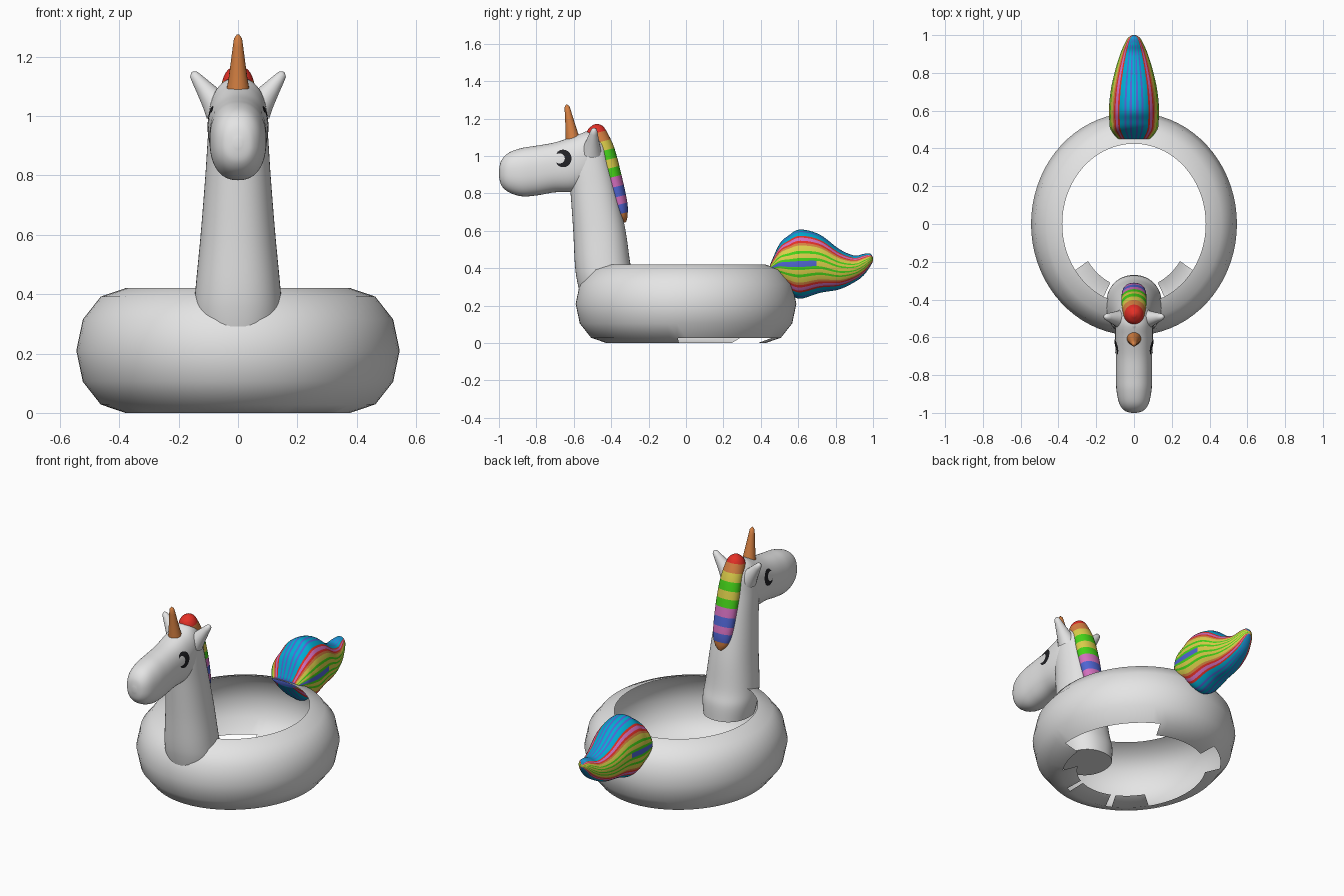
import bpy, bmesh
from math import sin, cos, pi, radians
from mathutils import Vector
from mathutils.bvhtree import BVHTree

if "Cube" in bpy.data.objects:
    bpy.data.objects.remove(bpy.data.objects["Cube"])

COLORS = {
    "white": (.78, .78, .78), "black": (.015, .015, .018), "orange": (.68, .22, .055),
    "red": (.78, .03, .02), "yellow": (.72, .62, .07), "green": (.06, .66, .01),
    "blue": (.08, .13, .65), "pink": (.66, .16, .52), "cyan": (0, .42, .66),
}
MATS = {}
for n, c in COLORS.items():
    MATS[n] = bpy.data.materials.new(n)
    MATS[n].diffuse_color = (*c, 1)
NAMES = list(COLORS)


def finish(name, bm, angle=60):
    bmesh.ops.recalc_face_normals(bm, faces=bm.faces)
    me = bpy.data.meshes.new(name)
    bm.to_mesh(me)
    bm.free()
    for m in MATS.values():
        me.materials.append(m)
    ob = bpy.data.objects.new(name, me)
    bpy.context.collection.objects.link(ob)
    bpy.ops.object.select_all(action='DESELECT')
    ob.select_set(True)
    bpy.context.view_layer.objects.active = ob
    bpy.ops.object.shade_smooth_by_angle(angle=radians(angle))
    return ob


def smooth_stations(st, sub):
    """Catmull-Rom interpolation of station tuples."""
    out = []
    for i in range(len(st) - 1):
        p = [st[max(i - 1, 0)], st[i], st[i + 1], st[min(i + 2, len(st) - 1)]]
        for k in range(sub):
            t = k / sub
            out.append(tuple(.5 * (2 * b + (c - a) * t + (2 * a - 5 * b + 4 * c - d) * t * t
                                   + (3 * b - a - 3 * c + d) * t ** 3) for a, b, c, d in zip(*p)))
    return out + [st[-1]]


def loft(name, st, axis, color, seg=48, sub=6, power=2.0, shear=0):
    """Stations (t, low, high, half width) along y or z; color(t, angle) names a material."""
    bm = bmesh.new()
    rows, st = [], smooth_stations(st, sub)
    for t, lo, hi, w in st:
        row = []
        for j in range(seg):
            a = 2 * pi * j / seg
            s, c = sin(a), cos(a)
            x = w * (1 if s > 0 else -1) * abs(s) ** (2 / power)
            d = (hi - lo) / 2 * (1 if c > 0 else -1) * abs(c) ** (2 / power)
            v = (lo + hi) / 2 + d
            row.append(bm.verts.new((x, t, v) if axis == 'y' else (x, v, t + shear * d)))
        rows.append(row)
    for i in range(len(rows) - 1):
        for j in range(seg):
            k = (j + 1) % seg
            f = bm.faces.new((rows[i][j], rows[i][k], rows[i + 1][k], rows[i + 1][j]))
            f.material_index = NAMES.index(color((st[i][0] + st[i + 1][0]) / 2, 360 * (j + .5) / seg))
    for i, row in ((0, rows[0]), (-1, rows[-1])):
        bm.faces.new(row).material_index = NAMES.index(color(st[i][0], 90))
    return finish(name, bm)


def spike(name, p, q, r, tip, color):
    bm = bmesh.new()
    p, q = Vector(p), Vector(q)
    d = q - p
    rows = []
    for t, k in ((0, 1), (.25, .72), (.55, .46), (.8, .26), (.94, .13), (1, 0)):
        rad = tip + (r - tip) * k if t < 1 else tip * .4
        m = d.to_track_quat('Z', 'Y')
        rows.append([bm.verts.new(p + d * t + m @ Vector((rad * cos(a), rad * sin(a), 0)))
                     for a in (2 * pi * j / 20 for j in range(20))])
    for a, b in zip(rows, rows[1:]):
        for j in range(20):
            bm.faces.new((a[j], a[(j + 1) % 20], b[(j + 1) % 20], b[j]))
    bm.faces.new(rows[-1])
    for f in bm.faces:
        f.material_index = NAMES.index(color)
    return finish(name, bm)


# Float ring: outer half of a tube, open on the inside, with a torn bottom strip
bm = bmesh.new()
N = 72
grid = [[bm.verts.new(((.38 + .165 * cos(a)) * cos(u), (.425 + .165 * cos(a)) * sin(u), .21 + .21 * sin(a)))
         for a in (radians(90 - 30 * j) for j in range(8))]
        for u in (2 * pi * i / N for i in range(N))]
for i in range(N):
    u = 2 * pi * (i + .5) / N
    x, y = cos(u), .425 * sin(u)
    for j in range(7):
        torn = j == 5 and ((x > 0 and -.05 < y < .38) or (x < 0 and .25 < y < .38))
        flap = y < -.25 and i % 9 != 4
        if not torn and (j < 6 or flap):
            k = (i + 1) % N
            bm.faces.new((grid[i][j], grid[i][j + 1], grid[k][j + 1], grid[k][j]))
bmesh.ops.delete(bm, geom=[v for v in bm.verts if not v.link_faces], context='VERTS')
finish("float_ring", bm)

# Neck and head
white = lambda t, a: "white"
neck = loft("neck", [(.24, -.56, -.27, .135), (.33, -.582, -.275, .148), (.42, -.594, -.297, .143),
                     (.6, -.603, -.323, .126), (.8, -.617, -.365, .11), (.95, -.63, -.4, .1),
                     (1.05, -.62, -.42, .088), (1.1, -.59, -.45, .058), (1.13, -.54, -.49, .01)],
            'z', white, power=2.2)
head = loft("head", [(-1, .895, .925, .012), (-.988, .845, .975, .05), (-.95, .808, 1.016, .078),
                     (-.88, .785, 1.042, .093), (-.8, .789, 1.055, .096), (-.7, .806, 1.073, .096),
                     (-.6, .81, 1.105, .1), (-.52, .84, 1.13, .095), (-.45, .88, 1.1, .07),
                     (-.42, .95, 1.02, .02)], 'y', white, power=2.3)

# Horn and ears
spike("horn", (0, -.602, 1.07), (0, -.638, 1.275), .042, .009, "orange")
for s, n in ((1, "right"), (-1, "left")):
    spike(n + "_ear", (s * .062, -.505, 1.025), (s * .155, -.49, 1.148), .055, .009, "white")

# Mane: cross bands from bottom to top
BANDS = ["orange", "blue", "pink", "blue", "pink", "green", "yellow", "green", "yellow", "orange", "red"]
loft("mane", [(.645, -.335, -.32, .01), (.68, -.36, -.312, .042), (.75, -.395, -.315, .06),
              (.9, -.44, -.348, .067), (1.03, -.485, -.383, .064), (1.11, -.53, -.42, .055),
              (1.15, -.525, -.445, .038), (1.17, -.495, -.475, .01)], 'z',
     lambda t, a: BANDS[max(0, min(10, int((t - .645) / .0477)))], sub=12, shear=.25)

# Tail: lengthwise bands, by angle away from the top or bottom ridge
TAIL = [(4, "cyan"), (9, "blue"), (18, "cyan"), (23, "blue"), (34, "cyan"), (41, "red"), (47, "pink"),
        (53, "red"), (58, "orange"), (67, "yellow"), (72, "green"), (79, "yellow"), (85, "green"), (91, "blue")]


def tail_color(t, a):
    a = a % 180
    a = min(a, 180 - a)
    if a > 85 and t > .7:
        return "yellow"
    return next(c for lim, c in TAIL if a < lim)


loft("tail", [(.45, .38, .42, .085), (.5, .31, .53, .124), (.55, .265, .576, .131), (.61, .237, .607, .133),
              (.715, .268, .58, .122), (.82, .287, .502, .098), (.9, .325, .468, .073), (.95, .362, .477, .052),
              (.985, .41, .478, .032), (1, .438, .458, .008)], 'y', tail_color, seg=144)

# Eyes: thin crescents laid onto the head surface
trees = [BVHTree.FromPolygons([v.co for v in o.data.vertices], [p.vertices[:] for p in o.data.polygons])
         for o in (neck, head)]


def surface_x(y, z):
    hits = [t.ray_cast(Vector((1, y, z)), Vector((-1, 0, 0)))[0] for t in trees]
    return max(h.x for h in hits if h)


for s, n in ((1, "right"), (-1, "left")):
    bm = bmesh.new()
    rows = []
    for i in range(25):
        a = radians(-132 + 264 * i / 24)
        o = Vector((-.657 + .045 * cos(a), .987 + .047 * sin(a)))
        q = Vector((-.676 + .028 * cos(a), .987 + .027 * sin(a)))
        row = []
        for k in range(5):
            p = o.lerp(q, k / 4)
            row.append(bm.verts.new((s * (surface_x(p.x, p.y) + .003), p.x, p.y)))
        rows.append(row)
    for a, b in zip(rows, rows[1:]):
        for k in range(4):
            f = bm.faces.new((a[k], a[k + 1], b[k + 1], b[k]))
            f.material_index = NAMES.index("black")
    ob = finish(n + "_eye", bm)
    if ob.data.polygons[0].normal.x * s < 0:
        ob.data.flip_normals()

for m in bpy.data.materials:
    if m.users and not m.is_grease_pencil:
        m.use_nodes = True
        m.node_tree.nodes["Principled BSDF"].inputs["Base Color"].default_value = m.diffuse_color
